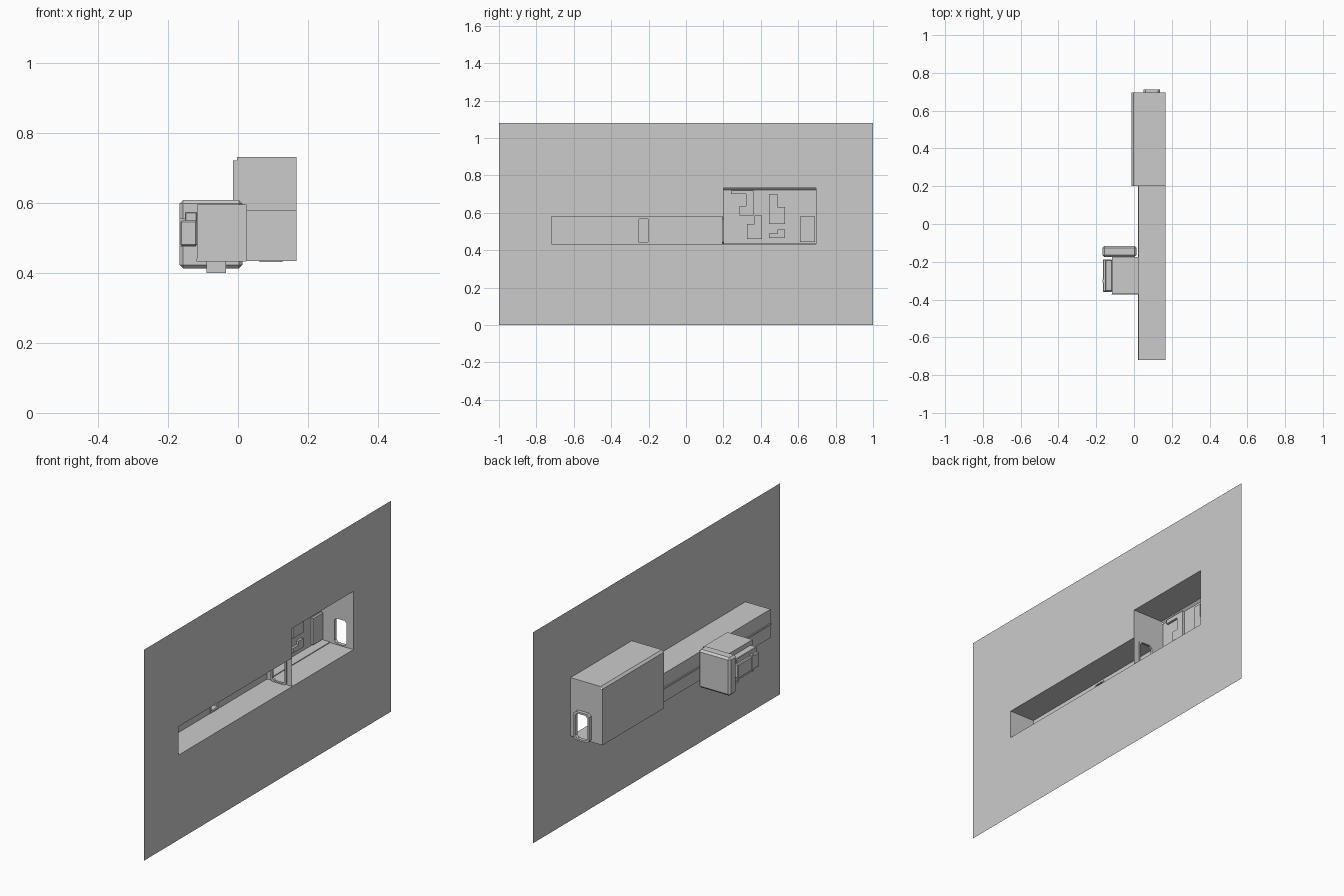
import bpy, bmesh, math
from mathutils import Vector

if "Cube" in bpy.data.objects:
    bpy.data.objects.remove(bpy.data.objects["Cube"])

grey = bpy.data.materials.new("light_grey")
grey.diffuse_color = (0.6, 0.6, 0.6, 1)
grey.use_nodes = True
grey.node_tree.nodes["Principled BSDF"].inputs["Base Color"].default_value = grey.diffuse_color


def finish(name, bm, closed=False):
    if closed:
        bmesh.ops.recalc_face_normals(bm, faces=bm.faces)
    me = bpy.data.meshes.new(name)
    bm.to_mesh(me)
    bm.free()
    me.materials.append(grey)
    ob = bpy.data.objects.new(name, me)
    bpy.context.collection.objects.link(ob)
    return ob


def place(axis, c, u, v):
    """Point on the plane axis = c; u, v are the other two axes in xyz order."""
    p = [u, v]
    p.insert("xyz".index(axis), c)
    return Vector(p)


def panel(name, axis, c, rects, holes=(), depth=0, flip=False):
    """Sheet made of rectangles (u0, u1, v0, v1) minus holes; depth thickens it."""
    inside = lambda r, u, v: r[0] < u < r[1] and r[2] < v < r[3]
    allr = list(rects) + list(holes)
    us = sorted({k for r in allr for k in r[:2]})
    vs = sorted({k for r in allr for k in r[2:]})
    bm, seen = bmesh.new(), {}

    def vert(u, v):
        if (u, v) not in seen:
            seen[u, v] = bm.verts.new(place(axis, c, u, v))
        return seen[u, v]

    for u0, u1 in zip(us, us[1:]):
        for v0, v1 in zip(vs, vs[1:]):
            m = ((u0 + u1) / 2, (v0 + v1) / 2)
            if any(inside(r, *m) for r in rects) and not any(inside(h, *m) for h in holes):
                f = [vert(u0, v0), vert(u1, v0), vert(u1, v1), vert(u0, v1)]
                bm.faces.new(f[::-1] if (axis == "y") != flip else f)
    if depth:
        ext = bmesh.ops.extrude_face_region(bm, geom=bm.faces[:], use_keep_orig=True)
        vv = [g for g in ext["geom"] if isinstance(g, bmesh.types.BMVert)]
        bmesh.ops.translate(bm, verts=vv, vec=place(axis, depth, 0, 0))
    return finish(name, bm, bool(depth))


def box(name, x, y, z, bevel=0):
    bm = bmesh.new()
    bmesh.ops.create_cube(bm, size=1)
    for v in bm.verts:
        for i, r in enumerate((x, y, z)):
            v.co[i] = r[0] if v.co[i] < 0 else r[1]
    if bevel:
        bmesh.ops.bevel(bm, geom=bm.edges[:], offset=bevel, segments=1,
                        affect='EDGES', profile=0.5)
    return finish(name, bm, True)


def ring(name, axis, c0, c1, outer, inner):
    """Solid frame between two matching outlines."""
    bm = bmesh.new()
    loops = [[bm.verts.new(place(axis, c, *p)) for p in pts]
             for c, pts in ((c0, outer), (c1, outer), (c1, inner), (c0, inner))]
    n = len(outer)
    for a, b in zip(loops, loops[1:] + loops[:1]):
        for i in range(n):
            j = (i + 1) % n
            bm.faces.new((a[i], a[j], b[j], b[i]))
    return finish(name, bm, True)


def octagon(u0, u1, v0, v1, k):
    return [(u0 + k, v0), (u1 - k, v0), (u1, v0 + k), (u1, v1 - k),
            (u1 - k, v1), (u0 + k, v1), (u0, v1 - k), (u0, v0 + k)]


def door_frame(name, axis, c0, c1, r, w, k):
    u0, u1, v0, v1 = r
    ring(name, axis, c0, c1, octagon(u0, u1, v0, v1, k),
         octagon(u0 + w, u1 - w, v0 + w, v1 - w, k))


FRONT, FLOOR, TOP = 0.167, 0.434, 0.58      # wall plane, floor, corridor ceiling
BACK, ROOM_X, ROOM_TOP = 0.025, -0.014, 0.732
Y0, Y1, Y2 = -0.72, 0.2, 0.695

# large cutaway wall with the stepped opening
panel("cutaway_wall", "x", FRONT, [(-1, 1, 0, 1.08)],
      [(Y0, Y1, FLOOR, TOP), (Y1, Y2, FLOOR, ROOM_TOP)])

# corridor shell
panel("corridor_floor", "z", FLOOR, [(BACK, FRONT, Y0, Y1)])
panel("corridor_ceiling", "z", TOP, [(BACK, FRONT, Y0, Y1)], flip=True)
panel("corridor_end", "y", Y0, [(BACK, FRONT, FLOOR, TOP)])
side_door = (-0.255, -0.2, 0.442, 0.572)
panel("corridor_back", "x", BACK, [(Y0, Y1, FLOOR, TOP)],
      [side_door, (Y0, Y1, 0.502, 0.51)])
for i, (a, b) in enumerate(((Y0, -0.26), (-0.195, Y1))):
    panel(f"wall_groove_{i}", "x", BACK - 0.005, [(a, b, 0.502, 0.51)])
    for j, z in enumerate((0.502, 0.51)):
        panel(f"groove_lip_{i}_{j}", "z", z, [(BACK - 0.005, BACK, a, b)], flip=j == 1)
door_frame("side_door_frame", "x", BACK - 0.006, BACK + 0.002,
           (-0.262, -0.194, FLOOR, TOP - 0.004), 0.008, 0.004)

# round port beside the side door
circle = lambda r: [(-0.313 + r * math.cos(t * math.pi / 6),
                     0.545 + r * math.sin(t * math.pi / 6)) for t in range(12)]
ring("round_port", "x", BACK - 0.004, BACK + 0.003, circle(0.017), circle(0.012))

# tall room shell with a chamfered rear top edge
CH = 0.011
panel("room_floor", "z", FLOOR, [(ROOM_X, FRONT, Y1, Y2)])
panel("room_ceiling", "z", ROOM_TOP, [(ROOM_X + CH, FRONT, Y1, Y2)], flip=True)
panel("room_back", "x", ROOM_X, [(Y1, Y2, FLOOR, ROOM_TOP - CH)])
bm = bmesh.new()
bm.faces.new([bm.verts.new(p) for p in (
    (ROOM_X, Y1, ROOM_TOP - CH), (ROOM_X, Y2, ROOM_TOP - CH),
    (ROOM_X + CH, Y2, ROOM_TOP), (ROOM_X + CH, Y1, ROOM_TOP))])
finish("room_chamfer", bm)
doorway = (0.058, 0.132, FLOOR + 0.006, 0.568)
for name, y, flip in (("room_entry_wall", Y1, False), ("room_end_wall", Y2, True)):
    panel(name, "y", y, [(ROOM_X, FRONT, FLOOR, ROOM_TOP - CH),
                         (ROOM_X + CH, FRONT, FLOOR, ROOM_TOP)], [doorway], flip=flip)
frame = (0.05, 0.138, FLOOR - 0.003, 0.578)
door_frame("entry_door_frame", "y", Y1 - 0.008, Y1 + 0.004, frame, 0.009, 0.012)
door_frame("end_door_frame", "y", Y2, Y2 + 0.018, frame, 0.009, 0.012)

# stepped blocks in relief on the room's back wall
panel("wall_relief", "x", ROOM_X + 0.001, [
    (0.24, 0.36, 0.70, 0.72), (0.32, 0.36, 0.635, 0.70), (0.285, 0.36, 0.585, 0.635),
    (0.325, 0.405, 0.46, 0.54), (0.365, 0.405, 0.54, 0.585),
    (0.445, 0.49, 0.54, 0.70), (0.49, 0.53, 0.54, 0.63), (0.445, 0.53, 0.465, 0.49),
    (0.49, 0.53, 0.49, 0.51), (0.61, 0.69, 0.445, 0.58)], depth=0.012)
box("room_floor_step", (ROOM_X, 0.035), (Y1, Y2), (FLOOR, FLOOR + 0.004))

# side chamber behind the corridor, open towards the side door
AX, AY0, AY1, AT = -0.117, -0.37, -0.175, 0.596
panel("chamber_floor", "z", FLOOR, [(AX, BACK, AY0, AY1)])
panel("chamber_roof", "z", AT, [(AX, BACK, AY0, AY1)])
panel("chamber_back", "x", AX, [(AY0, AY1, FLOOR, AT)], flip=True)
panel("chamber_side", "y", AY0, [(AX, BACK, FLOOR, AT)])
panel("chamber_upper_front", "x", BACK, [(AY0, AY1, TOP, AT)])
box("chamber_base_trim", (AX - 0.001, BACK - 0.002), (AY0 - 0.003, AY0), (FLOOR - 0.001, 0.441))
box("chamber_foot", (-0.09, -0.034), (-0.3, -0.2), (0.40, FLOOR))

# chamfered end block and the stepped housing on the rear
box("end_block", (-0.167, 0.013), (-0.174, -0.116), (0.413, 0.608), 0.01)
box("rear_housing", (-0.165, AX), (-0.36, -0.187), (0.477, 0.55), 0.004)
box("rear_housing_top", (-0.152, AX), (-0.355, -0.19), (0.547, 0.575), 0.003)
box("rear_housing_rib", (-0.167, -0.12), (-0.31, -0.295), (0.475, 0.556))
